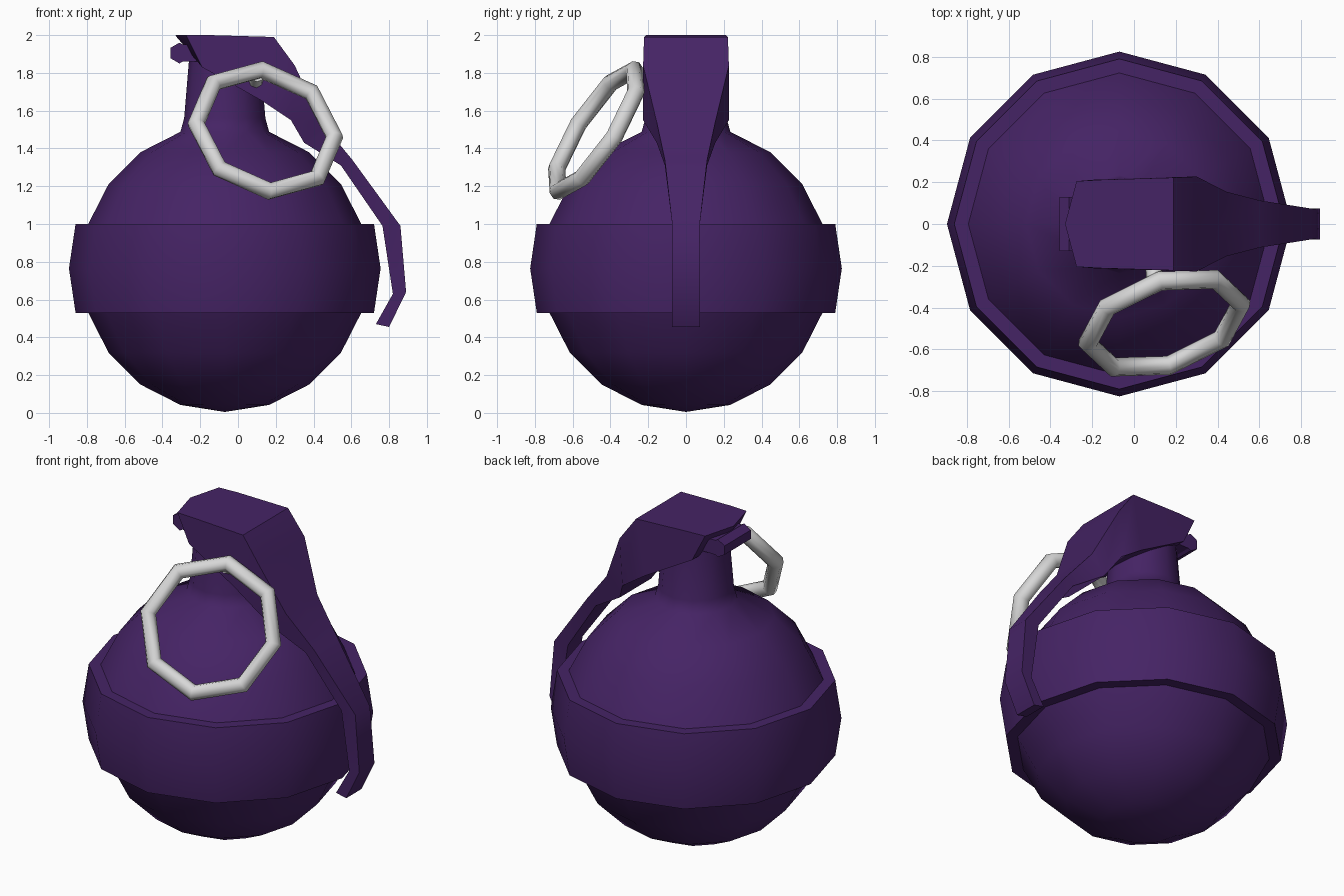
import bpy, bmesh, math
from mathutils import Vector, Matrix

if "Cube" in bpy.data.objects:
    bpy.data.objects.remove(bpy.data.objects["Cube"], do_unlink=True)


def material(name, color):
    m = bpy.data.materials.new(name)
    m.diffuse_color = color
    m.use_nodes = True
    node = next(n for n in m.node_tree.nodes if n.type == "BSDF_PRINCIPLED")
    node.inputs["Base Color"].default_value = color
    return m


PURPLE = material("deep_purple", (0.06, 0.017, 0.13, 1))
GREY = material("light_grey", (0.68, 0.68, 0.68, 1))
AXIS_X = -0.07


def finish(obj, mat, angle):
    obj.data.materials.clear()
    obj.data.materials.append(mat)
    bpy.ops.object.select_all(action="DESELECT")
    obj.select_set(True)
    bpy.context.view_layer.objects.active = obj
    bpy.ops.object.shade_smooth_by_angle(angle=math.radians(angle))
    return obj


def from_bmesh(name, bm, mat, angle):
    bmesh.ops.remove_doubles(bm, verts=bm.verts, dist=0.0005)
    bmesh.ops.recalc_face_normals(bm, faces=bm.faces)
    mesh = bpy.data.meshes.new(name)
    bm.to_mesh(mesh)
    bm.free()
    obj = bpy.data.objects.new(name, mesh)
    bpy.context.collection.objects.link(obj)
    return finish(obj, mat, angle)


def lathe(name, profile, mat, angle, steps=12):
    bm = bmesh.new()
    verts = [bm.verts.new((AXIS_X + r, 0, z)) for r, z in profile]
    edges = [bm.edges.new(pair) for pair in zip(verts, verts[1:])]
    bmesh.ops.spin(bm, geom=verts + edges, cent=(AXIS_X, 0, 0), axis=(0, 0, 1),
                   angle=math.tau, steps=steps, use_merge=False)
    return from_bmesh(name, bm, mat, angle)


def rod(name, start, end, radius, sides, mat, angle):
    a, b = Vector(start), Vector(end)
    bpy.ops.mesh.primitive_cylinder_add(vertices=sides, radius=radius, depth=(b - a).length,
                                        location=(a + b) / 2)
    obj = bpy.context.object
    obj.name = name
    obj.rotation_euler = (b - a).to_track_quat("Z", "Y").to_euler()
    return finish(obj, mat, angle)


# Round body with a raised waist band and a neck
R, CZ = 0.76, 0.765
arc = [(R * math.sin(math.radians(a)), CZ - R * math.cos(math.radians(a)))
       for a in range(0, 163, 18)]
band = [(0.79, arc[4][1]), (0.825, CZ), (0.79, arc[6][1])]
body = arc[:5] + band + arc[6:]
neck = [(0.215, 1.56), (0.19, 1.86), (0, 1.86)]
lathe("body", body + neck, PURPLE, 48)

# Safety lever: outer point, inner point (x, z) and half width of each section
sections = [
    ((-0.275, 2.0), (-0.27, 1.99), 0.205),
    ((-0.15, 2.0), (-0.19, 1.83), 0.212),
    ((0.19, 1.99), (0.13, 1.65), 0.222),
    ((0.30, 1.84), (0.28, 1.55), 0.227),
    ((0.44, 1.54), (0.35, 1.43), 0.155),
    ((0.605, 1.34), (0.545, 1.31), 0.112),
    ((0.86, 0.99), (0.765, 0.99), 0.072),
    ((0.89, 0.64), (0.82, 0.63), 0.075),
    ((0.80, 0.455), (0.73, 0.47), 0.075),
]
bm = bmesh.new()
loops = []
for i, (outer, inner, w) in enumerate(sections):
    tip = -0.055 if i == 0 else 0
    top = [bm.verts.new((outer[0] + (0 if y else tip), y, outer[1])) for y in (-w, 0, w)]
    low = [bm.verts.new((inner[0] + (0 if y else tip), y, inner[1])) for y in (w, 0, -w)]
    loops.append(top + low)
for a, b in zip(loops, loops[1:]):
    for k in range(6):
        n = (k + 1) % 6
        bm.faces.new((a[k], a[n], b[n], b[k]))
for end in (loops[0], loops[-1]):
    bm.faces.new((end[0], end[1], end[4], end[5]))
    bm.faces.new((end[1], end[2], end[3], end[4]))
from_bmesh("safety_lever", bm, PURPLE, 45)

# Hinge pin behind the lever, with a bracket into the neck
rod("hinge_pin", (-0.31, -0.13, 1.905), (-0.31, 0.13, 1.905), 0.055, 6, PURPLE, 30)
bpy.ops.mesh.primitive_cube_add(size=1, location=(-0.24, 0, 1.905))
bracket = bpy.context.object
bracket.name = "hinge_bracket"
bracket.scale = (0.12, 0.26, 0.09)
finish(bracket, PURPLE, 30)

# Tilted eight-sided pull ring
normal = Vector((0.32, -1, 0.65)).normalized()
up = Vector((-0.025, 0.23, 0.36))
up = (up - normal * up.dot(normal)).normalized()
side = normal.cross(up)
bpy.ops.mesh.primitive_torus_add(major_segments=8, minor_segments=8,
                                 major_radius=0.38, minor_radius=0.047)
ring = bpy.context.object
ring.name = "pull_ring"
ring.matrix_world = (Matrix.Translation((0.145, -0.475, 1.495))
                     @ Matrix((up, side, normal)).transposed().to_4x4())
finish(ring, GREY, 60)

# Short pin joining the ring to the neck
rod("ring_pin", (0.09, -0.15, 1.73), (0.10, -0.27, 1.79), 0.04, 8, GREY, 50)
